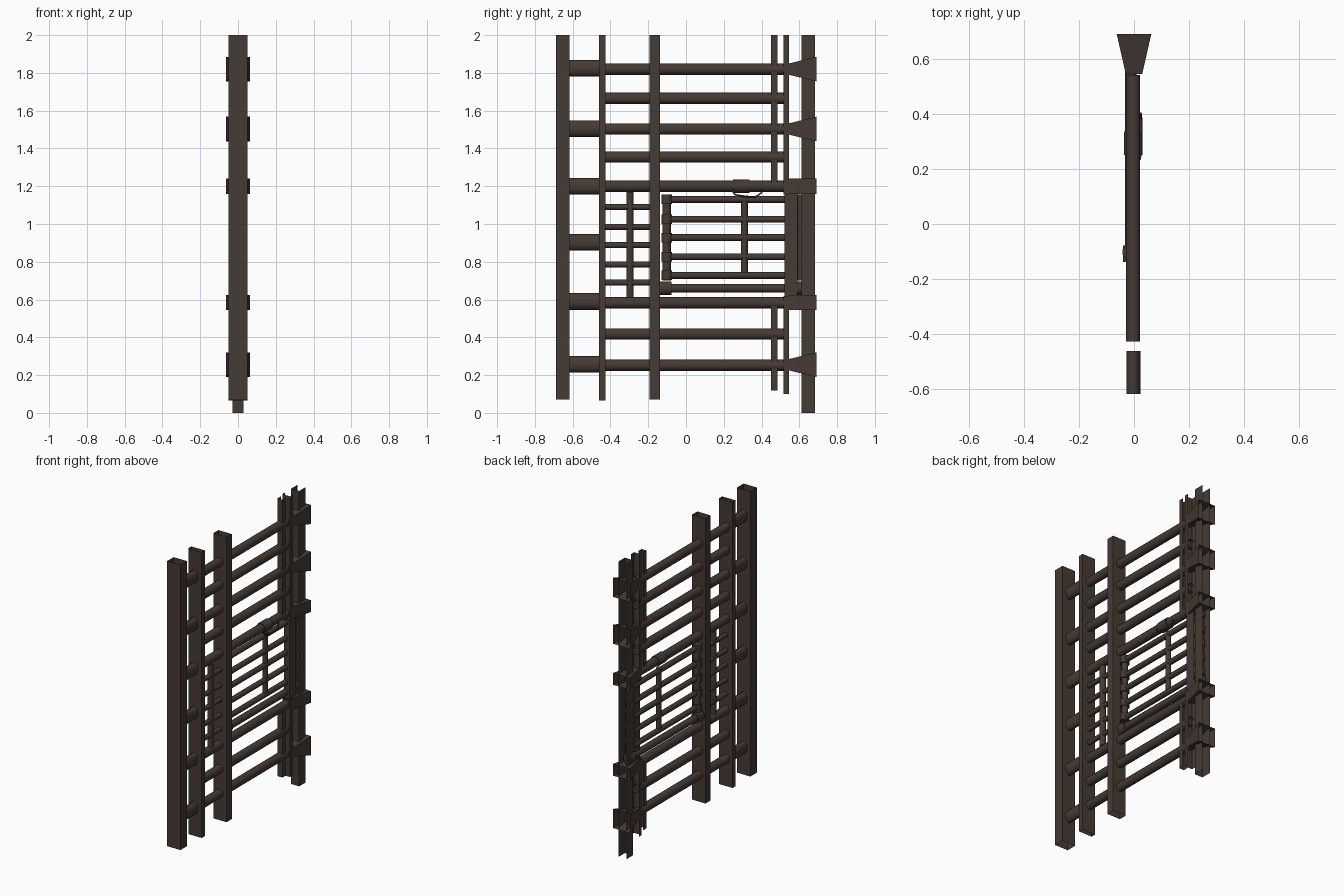
import bpy, bmesh, math
from mathutils import Vector, Matrix

if "Cube" in bpy.data.objects:
    bpy.data.objects.remove(bpy.data.objects["Cube"])

mat = bpy.data.materials.new("dark brown")
mat.diffuse_color = (0.060, 0.043, 0.034, 1)
mat.use_nodes = True
mat.node_tree.nodes["Principled BSDF"].inputs["Base Color"].default_value = mat.diffuse_color


def finish(name, bm, smooth=False):
    me = bpy.data.meshes.new(name)
    bm.to_mesh(me)
    bm.free()
    me.materials.append(mat)
    for p in me.polygons:
        p.use_smooth = smooth and len(p.vertices) == 4
    ob = bpy.data.objects.new(name, me)
    bpy.context.collection.objects.link(ob)
    return ob


def loft(name, loops, closed=True, caps=False, smooth=False):
    """Join a series of equal-length point loops into a skin."""
    bm = bmesh.new()
    rings = [[bm.verts.new(p) for p in lp] for lp in loops]
    n = len(rings[0])
    for a, b in zip(rings, rings[1:]):
        for i in range(n if closed else n - 1):
            j = (i + 1) % n
            bm.faces.new((a[i], a[j], b[j], b[i]))
    if caps:
        bm.faces.new(rings[0][::-1])
        bm.faces.new(rings[-1])
    if closed:
        bmesh.ops.recalc_face_normals(bm, faces=bm.faces)
    return finish(name, bm, smooth)


def tube(name, y0, y1, z, rx, rz, x=0.0, caps=False, n=10):
    """Round bar along y."""
    ring = [(x + rx * math.cos((i + .5) * math.tau / n), rz * math.sin((i + .5) * math.tau / n))
            for i in range(n)]
    return loft(name, [[(a, y, z + b) for a, b in ring] for y in (y0, y1)], caps=caps, smooth=True)


def pole(name, y, z0, z1, rx, ry, x=0.0, caps=True, n=10):
    """Round bar along z."""
    ring = [(x + rx * math.cos((i + .5) * math.tau / n), y + ry * math.sin((i + .5) * math.tau / n))
            for i in range(n)]
    return loft(name, [[(a, b, z) for a, b in ring] for z in (z0, z1)], caps=caps, smooth=True)


def box_post(name, y0, y1, z0, z1, hx):
    """Hollow square post, open at both ends."""
    ring = [(-hx, y0), (hx, y0), (hx, y1), (-hx, y1)]
    return loft(name, [[(a, b, z) for a, b in ring] for z in (z0, z1)])


def channel(name, y0, y1, z0, z1, hx):
    """U-shaped post, open towards the back."""
    ring = [(-hx, y1), (-hx, y0), (hx, y0), (hx, y1)]
    return loft(name, [[(a, b, z) for a, b in ring] for z in (z0, z1)], closed=False)


def flare(name, y0, y1, z, hz0, hz1, hx0, hx1):
    """Square socket widening towards the back, open at the end."""
    return loft(name, [[(-hx, y, z - hz), (hx, y, z - hz), (hx, y, z + hz), (-hx, y, z + hz)]
                       for y, hx, hz in ((y0, hx0, hz0), (y1, hx1, hz1))])


# main posts
box_post("front_post", -0.687, -0.617, 0.07, 2.0, 0.05)
box_post("second_post", -0.46, -0.427, 0.065, 2.0, 0.05)
box_post("gate_post", -0.193, -0.138, 0.07, 2.0, 0.05)
channel("back_post", 0.612, 0.682, 0.0, 2.0, 0.03)

# thin guide channels near the back
channel("inner_guide_upper", 0.45, 0.485, 1.21, 2.0, 0.018)
channel("inner_guide_lower", 0.45, 0.485, 0.118, 0.57, 0.018)
channel("outer_guide_upper", 0.515, 0.545, 1.157, 2.0, 0.029)
channel("outer_guide_lower", 0.515, 0.545, 0.10, 0.62, 0.029)
channel("gate_stop", 0.522, 0.59, 0.62, 1.165, 0.02)

# horizontal rails
for z in (1.82, 1.665, 1.503, 1.355, 1.20, 0.583, 0.418, 0.252):
    tube("rail", -0.427, 0.54, z, 0.027, 0.03, x=-0.003)

# thick stubs joining the two front posts
for z in (1.825, 1.505, 1.20, 0.903, 0.59, 0.257):
    tube("rail_stub", -0.617, -0.46, z, 0.026, 0.044, x=-0.002)

# sockets on the back post
for z in (1.82, 1.503, 0.255):
    flare("flared_socket", 0.545, 0.69, z, 0.03, 0.065, 0.03, 0.063)
for z in (1.2, 0.585):
    flare("straight_socket", 0.545, 0.69, z, 0.04, 0.04, 0.03, 0.063)

# small ladder between second post and gate post
pole("ladder_upright", -0.296, 0.61, 1.17, 0.019, 0.019)
for z in (1.09, 0.985, 0.888, 0.786, 0.69):
    tube("ladder_rung", -0.427, -0.193, z, 0.016, 0.016)

# gate with collars on both stiles
GX = -0.012
pole("gate_hinge_stile", -0.102, 0.70, 1.155, 0.022, 0.022, x=GX)
pole("gate_latch_stile", 0.615, 0.70, 1.155, 0.022, 0.024, x=GX)
pole("gate_brace", 0.31, 0.74, 1.15, 0.017, 0.018, x=GX)
for z in (1.13, 1.025, 0.928, 0.827, 0.728):
    tube("gate_bar", -0.10, 0.615, z, 0.018, 0.018, x=GX)
    pole("hinge_collar", -0.102, z - 0.025, z + 0.025, 0.031, 0.029, x=GX)
    pole("latch_collar", 0.615, z - 0.022, z + 0.022, 0.029, 0.03, x=GX)
tube("gate_bottom_rail", -0.13, 0.62, 0.66, 0.022, 0.023, x=GX)
for y in (-0.108, 0.615):
    tube("bottom_rail_end", y - 0.03, y + 0.03, 0.66, 0.03, 0.036, x=GX, caps=True)

# latch sleeve and its hanging loop
tube("latch_sleeve", 0.25, 0.335, 1.2, 0.035, 0.035, x=-0.003, caps=True)
cu = bpy.data.curves.new("latch_loop", "CURVE")
cu.dimensions = "3D"
cu.bevel_depth = 0.005
cu.bevel_resolution = 1
pts = [(0.02, 0.235, 1.19), (0.024, 0.26, 1.155), (0.026, 0.32, 1.145), (0.026, 0.37, 1.145),
       (0.024, 0.40, 1.165), (0.024, 0.395, 1.185)]
sp = cu.splines.new("POLY")
sp.points.add(len(pts) - 1)
for p, c in zip(sp.points, pts):
    p.co = (*c, 1)
cu.materials.append(mat)
bpy.context.collection.objects.link(bpy.data.objects.new("latch_loop", cu))
